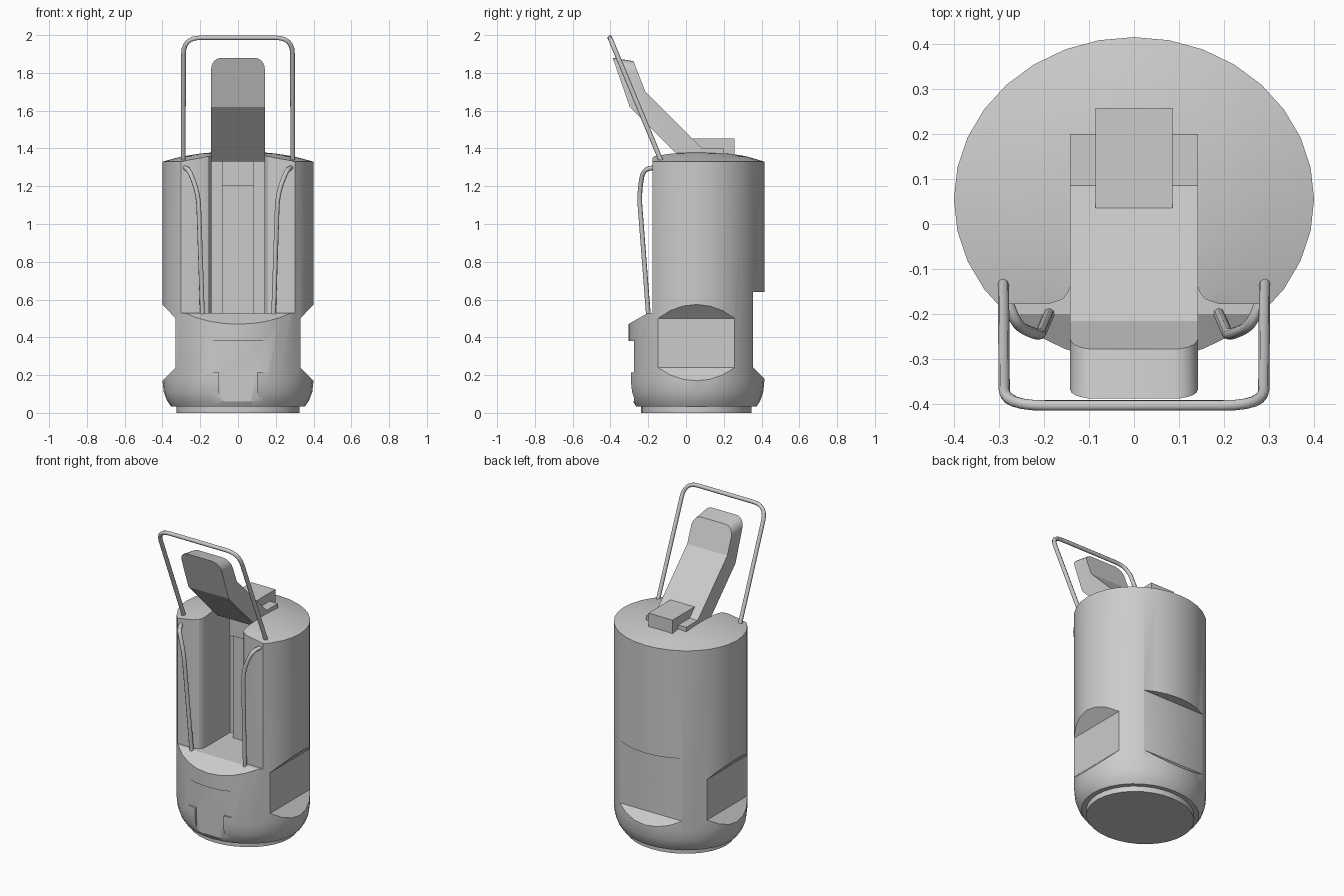
import bpy, bmesh, math
from mathutils import Vector

if "Cube" in bpy.data.objects:
    bpy.data.objects.remove(bpy.data.objects["Cube"])


def finish(name, bm, angle=30):
    bmesh.ops.recalc_face_normals(bm, faces=bm.faces[:])
    me = bpy.data.meshes.new(name)
    bm.to_mesh(me)
    bm.free()
    ob = bpy.data.objects.new(name, me)
    bpy.context.collection.objects.link(ob)
    if angle:
        smooth(ob, angle)
    return ob


def smooth(ob, angle=30):
    bpy.ops.object.select_all(action='DESELECT')
    ob.select_set(True)
    bpy.context.view_layer.objects.active = ob
    bpy.ops.object.shade_smooth_by_angle(angle=math.radians(angle))


def prism_bm(pts, plane, lo, hi):
    place = {'xy': lambda a, b, c: (a, b, c),
             'xz': lambda a, b, c: (a, c, b),
             'yz': lambda a, b, c: (c, a, b)}[plane]
    bm = bmesh.new()
    ends = [[bm.verts.new(place(a, b, c)) for a, b in pts] for c in (lo, hi)]
    for ring in ends:
        bm.faces.new(ring)
    n = len(pts)
    for i in range(n):
        j = (i + 1) % n
        bm.faces.new((ends[0][i], ends[0][j], ends[1][j], ends[1][i]))
    return bm


def prism(name, pts, plane, lo, hi):
    return finish(name, prism_bm(pts, plane, lo, hi), 0)


def box(name, x, y, z):
    return prism(name, [(-x, y[0]), (x, y[0]), (x, y[1]), (-x, y[1])], 'xy', *z)


def wire(name, pts, bends, radius):
    # tube along a path whose corners are rounded
    pts = [Vector(p) for p in pts]
    path = [pts[0]]
    for a, p, b, r in zip(pts, pts[1:], pts[2:], bends):
        s, e = p + (a - p).normalized() * r, p + (b - p).normalized() * r
        for i in range(7):
            t = i / 6
            path.append(s * (1 - t) ** 2 + p * 2 * t * (1 - t) + e * t * t)
    path.append(pts[-1])
    cu = bpy.data.curves.new(name, 'CURVE')
    cu.dimensions = '3D'
    cu.bevel_depth, cu.bevel_resolution, cu.use_fill_caps = radius, 2, True
    sp = cu.splines.new('POLY')
    sp.points.add(len(path) - 1)
    for q, p in zip(sp.points, path):
        q.co = (*p, 1)
    ob = bpy.data.objects.new(name, cu)
    bpy.context.collection.objects.link(ob)
    bpy.ops.object.select_all(action='DESELECT')
    ob.select_set(True)
    bpy.context.view_layer.objects.active = ob
    bpy.ops.object.convert(target='MESH')
    smooth(bpy.context.object, 50)


# Oval housing: lathed profile, narrower in y
CY, SQUASH, SIDES = 0.055, 0.9, 32
profile = [(0.325, 0), (0.325, 0.035), (0.355, 0.035), (0.376, 0.065), (0.393, 0.11),
           (0.40, 0.17), (0.40, 1.33), (0.30, 1.357), (0.20, 1.373), (0.10, 1.382)]
bm = bmesh.new()
rings = []
for r, z in profile:
    rings.append([bm.verts.new((r * math.cos(2 * math.pi * i / SIDES),
                                CY + SQUASH * r * math.sin(2 * math.pi * i / SIDES), z))
                  for i in range(SIDES)])
top = bm.verts.new((0, CY, 1.385))
bm.faces.new(rings[0])
for i in range(SIDES):
    j = (i + 1) % SIDES
    for a, b in zip(rings, rings[1:]):
        bm.faces.new((a[i], a[j], b[j], b[i]))
    bm.faces.new((rings[-1][i], rings[-1][j], top))
housing = finish("housing", bm, 0)

# Cutters: front face with deep channel, sloped sill, side and back flats, front recess
half = [(0.14, 0.12), (0.14, -0.13), (0.145, -0.15), (0.158, -0.167), (0.19, -0.178),
        (0.5, -0.178), (0.5, -0.6)]
channel = half + [(-x, y) for x, y in reversed(half)]
side = [(0.33, 0.24), (0.33, 0.50), (0.50, 0.68), (0.50, 0.07)]
cutters = [
    prism("channel_cutter", channel, 'xy', 0.53, 1.6),
    prism("sill_cutter", [(-0.2, 0.53), (-0.6, 0.30), (-0.6, 0.6), (-0.2, 0.6)], 'yz', -0.6, 0.6),
    prism("right_flat_cutter", side, 'xz', -0.6, 0.6),
    prism("left_flat_cutter", [(-x, z) for x, z in side], 'xz', -0.6, 0.6),
    prism("back_flat_cutter", [(0.355, 0.24), (0.355, 0.64), (0.6, 0.64), (0.6, -0.005)],
          'yz', -0.6, 0.6),
    prism("recess_cutter", [(-0.16, 0.215), (-0.1, 0.215), (-0.1, 0.06), (0.1, 0.06),
                            (0.1, 0.215), (0.16, 0.215), (0.16, 0.38), (-0.16, 0.38)],
          'xz', -0.6, -0.275),
]
bpy.context.view_layer.objects.active = housing
for c in cutters:
    m = housing.modifiers.new(c.name, 'BOOLEAN')
    m.operation, m.solver, m.object = 'DIFFERENCE', 'EXACT', c
    bpy.ops.object.modifier_apply(modifier=m.name)
for c in cutters:
    bpy.data.objects.remove(c)
smooth(housing, 28)

# Strip at the back of the channel and the latch block above it
box("channel_strip", 0.085, (0.07, 0.14), (0.525, 1.21))
box("latch_block", 0.085, (0.035, 0.258), (1.20, 1.453))

# Bent lever with rounded tip corners
lever = prism_bm([(0.2, 1.33), (0.2, 1.40), (0.085, 1.40), (0.035, 1.45), (-0.215, 1.70),
                  (-0.278, 1.862), (-0.388, 1.88), (-0.298, 1.62), (-0.01, 1.33)],
                 'yz', -0.142, 0.142)
tip = [e for e in lever.edges if all(v.co.z > 1.85 for v in e.verts)
       and abs(e.verts[0].co.x - e.verts[1].co.x) < 0.01]
bmesh.ops.bevel(lever, geom=tip, offset=0.055, segments=5, profile=0.5, affect='EDGES')
finish("lever", lever, 20)

# Carrying bail and the two guard wires
wire("bail", [(-0.29, -0.13, 1.33), (-0.288, -0.403, 1.986), (0.288, -0.403, 1.986),
              (0.29, -0.13, 1.33)], (0.09, 0.09), 0.0125)
for s, label in ((-1, "left"), (1, "right")):
    wire(label + "_guard_wire",
         [(s * 0.283, -0.165, 1.298), (s * 0.262, -0.225, 1.292), (s * 0.21, -0.249, 1.165),
          (s * 0.188, -0.198, 0.505)], (0.045, 0.08), 0.0125)
